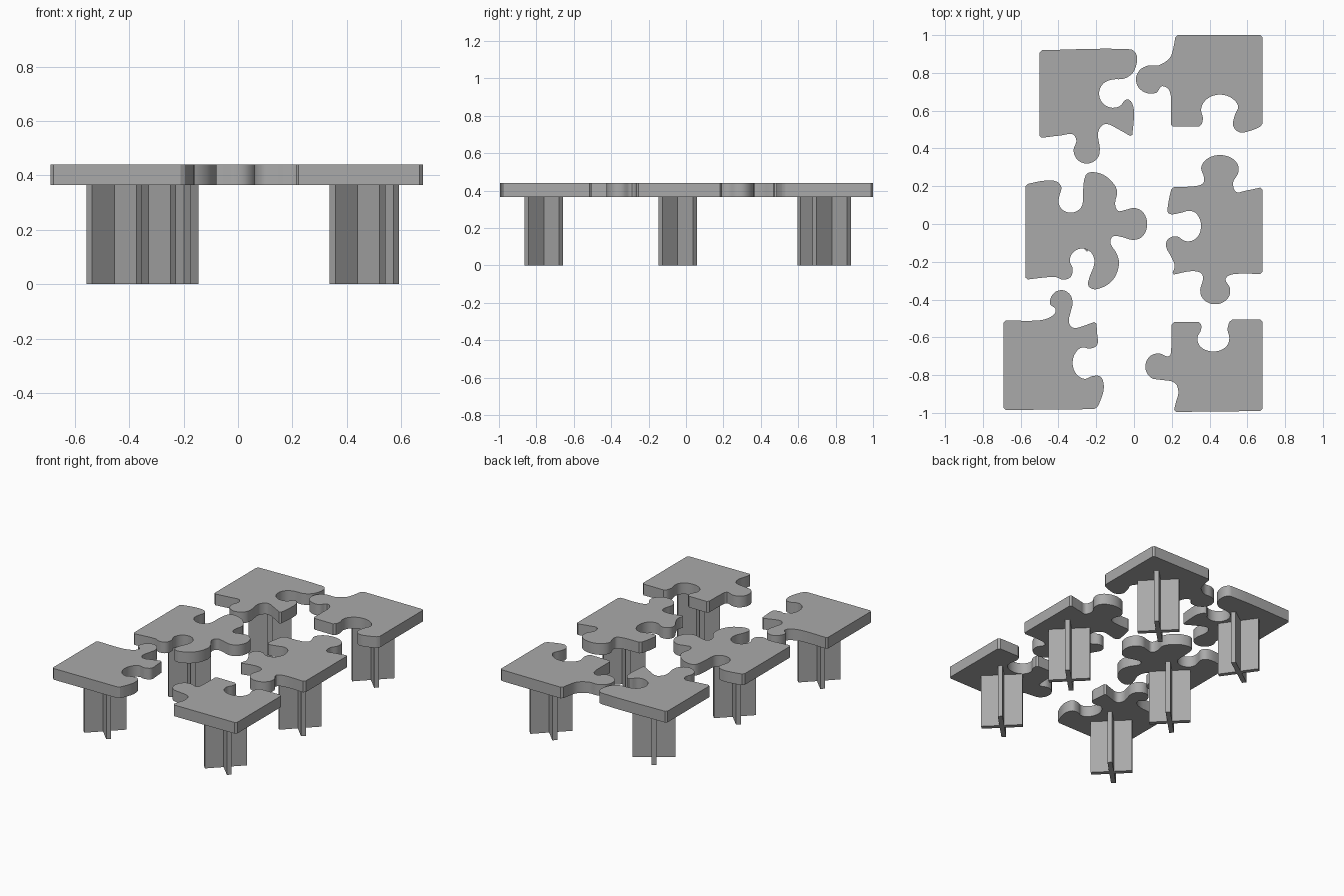
import bpy
import bmesh
from math import atan2, cos, sin, pi, radians
from mathutils import Vector

if "Cube" in bpy.data.objects:
    bpy.data.objects.remove(bpy.data.objects["Cube"], do_unlink=True)

TOP, UNDERSIDE = 0.44, 0.365
LEG_LENGTH, LEG_THICKNESS = 0.26, 0.03
CORNER_CUT = 0.012

grey = bpy.data.materials.new("plain grey")
grey.use_nodes = True
colour = (0.4, 0.4, 0.4, 1)
grey.diffuse_color = colour
grey.node_tree.nodes["Principled BSDF"].inputs["Base Color"].default_value = colour


# Outline items: a plain (x, y) pair is a flowing point, the helpers mark the rest
def corner(x, y):
    return ("corner", x, y)


def tab(x, y, rx, ry):
    return ("tab", x, y, rx, ry)


def socket(x, y, rx, ry):
    return ("socket", x, y, rx, ry)


def place(item):
    """Centre of an outline item."""
    return Vector(item[:2]) if len(item) == 2 else Vector(item[1:3])


def head_arc(item, before, after):
    """Rounded head of a tab (clockwise) or socket (anticlockwise)."""
    kind, x, y, rx, ry = item
    turn = -1 if kind == "tab" else 1
    start = atan2((before.y - y) / ry, (before.x - x) / rx)
    end = atan2((after.y - y) / ry, (after.x - x) / rx)
    sweep = (turn * (end - start)) % (2 * pi)
    steps = 7
    for k in range(1, steps):
        a = start + turn * sweep * k / steps
        yield Vector((x + rx * cos(a), y + ry * sin(a)))


def control_points(items):
    """Expand the items to (point, is_sharp) pairs."""
    points = []
    for i, item in enumerate(items):
        if item[0] in ("tab", "socket"):
            before = place(items[i - 1])
            after = place(items[(i + 1) % len(items)])
            points += [(p, False) for p in head_arc(item, before, after)]
        else:
            points.append((place(item), item[0] == "corner"))
    return points


def smooth_outline(items, steps=4):
    """Run a Hermite curve through the points, breaking it at corners."""
    points = control_points(items)
    count = len(points)

    def direction(i, chord):
        if points[i][1]:
            return chord.copy()
        along = points[(i + 1) % count][0] - points[i - 1][0]
        return along.normalized() * chord.length

    curve = []
    for i, (p, sharp) in enumerate(points):
        j = (i + 1) % count
        q, q_sharp = points[j]
        chord = q - p
        m, n = direction(i, chord), direction(j, chord)
        if sharp:
            curve.append(p + chord.normalized() * CORNER_CUT)
        else:
            curve.append(p)
        if not (sharp and q_sharp):
            for k in range(1, steps):
                t = k / steps
                s = 1 - t
                curve.append(p * s * s * (1 + 2 * t) + q * t * t * (3 - 2 * t)
                             + m * t * s * s - n * t * t * s)
        if q_sharp:
            curve.append(q - chord.normalized() * CORNER_CUT)
    return curve


def finish(name, bm):
    bmesh.ops.recalc_face_normals(bm, faces=bm.faces)
    mesh = bpy.data.meshes.new(name)
    bm.to_mesh(mesh)
    bm.free()
    mesh.materials.append(grey)
    obj = bpy.data.objects.new(name, mesh)
    bpy.context.collection.objects.link(obj)
    return obj


def table_top(name, items):
    bm = bmesh.new()
    face = bm.faces.new([bm.verts.new((p.x, p.y, UNDERSIDE))
                         for p in smooth_outline(items)])
    grown = bmesh.ops.extrude_face_region(bm, geom=[face], use_keep_orig=True)
    upper = [v for v in grown["geom"] if isinstance(v, bmesh.types.BMVert)]
    bmesh.ops.translate(bm, verts=upper, vec=(0, 0, TOP - UNDERSIDE))
    obj = finish(name, bm)
    bpy.ops.object.select_all(action="DESELECT")
    obj.select_set(True)
    bpy.context.view_layer.objects.active = obj
    bpy.ops.object.shade_smooth_by_angle(angle=radians(30))


def cross_leg(name, x, y, degrees):
    """Upright plus-shaped leg, a single clean extrusion."""
    a, b = LEG_LENGTH / 2, LEG_THICKNESS / 2
    bm = bmesh.new()
    ring = []
    for quarter in range(4):
        angle = radians(degrees) + quarter * pi / 2
        c, s = cos(angle), sin(angle)
        for u, v in ((a, -b), (a, b), (b, b)):
            ring.append(bm.verts.new((x + u * c - v * s, y + u * s + v * c, 0)))
    face = bm.faces.new(ring)
    grown = bmesh.ops.extrude_face_region(bm, geom=[face], use_keep_orig=True)
    upper = [v for v in grown["geom"] if isinstance(v, bmesh.types.BMVert)]
    bmesh.ops.translate(bm, verts=upper, vec=(0, 0, UNDERSIDE))
    finish(name, bm)


# Jigsaw outlines, clockwise from the back right corner of each piece
back_right = [
    corner(-.5, .92), (-.02, .925), (.015, .89), (0, .81), (-.05, .77),
    socket(-.11, .69, .075, .075), (-.04, .66), (-.01, .64), (0, .58),
    corner(-.01, .46), (-.08, .5), (-.15, .53), (-.185, .5), (-.19, .46),
    tab(-.25, .39, .07, .07), (-.305, .44), (-.325, .475), (-.38, .47),
    corner(-.5, .455)]

back_left = [
    corner(.22, 1), corner(.68, 1), corner(.68, .52), (.62, .495),
    (.56, .485), (.525, .52), (.535, .58), socket(.455, .6, .1, .085),
    (.365, .56), corner(.355, .515), corner(.195, .515), (.195, .61),
    (.19, .7), (.15, .73), tab(.09, .765, .08, .075), (.13, .84),
    (.19, .88), (.21, .94)]

middle_right = [
    corner(-.575, .21), (-.47, .23), (-.41, .225), (-.385, .195), (-.395, .15),
    socket(-.335, .12, .065, .06), (-.27, .17), (-.255, .26), (-.215, .275),
    (-.145, .25), (-.09, .18), (-.1, .11), (-.085, .07), (-.045, .075),
    tab(0, 0, .07, .085), (-.06, -.07), (-.11, -.065), (-.125, -.1),
    (-.09, -.16), (-.08, -.22), (-.115, -.3), (-.195, -.345), (-.24, -.33),
    (-.235, -.28), (-.215, -.23), socket(-.275, -.195, .065, .065),
    (-.325, -.235), (-.335, -.28), (-.375, -.295), (-.42, -.28),
    corner(-.575, -.295)]

middle_left = [
    corner(.2, .195), (.32, .2), (.365, .215), (.37, .25),
    tab(.455, .29, .1, .075), (.525, .22), (.54, .17), (.585, .175),
    corner(.68, .195), corner(.68, -.265), (.53, -.265), (.485, -.29),
    tab(.43, -.355, .08, .07), (.365, -.295), (.355, -.26), (.3, -.25),
    corner(.2, -.27), (.215, -.22), (.195, -.17), (.17, -.12), (.18, -.08),
    (.225, -.065), (.27, -.09), socket(.295, -.01, .06, .08), (.25, .06),
    (.185, .055), (.18, .1)]

front_right = [
    corner(-.69, -.51), (-.5, -.51), (-.43, -.485), (-.415, -.45),
    tab(-.385, -.415, .06, .065), (-.335, -.465), (-.345, -.52), (-.32, -.55),
    (-.27, -.54), corner(-.2, -.515), (-.195, -.58), (-.195, -.64),
    (-.235, -.66), socket(-.255, -.735, .07, .085), (-.22, -.805),
    (-.175, -.81), (-.16, -.87), (-.18, -.94), corner(-.2, -.98),
    corner(-.69, -.985)]

front_left = [
    corner(.2, -.52), corner(.355, -.52), (.355, -.56),
    socket(.42, -.61, .085, .065), (.495, -.555), corner(.51, -.505),
    corner(.68, -.505), corner(.68, -.99), corner(.21, -.995), (.22, -.95),
    (.235, -.89), (.215, -.84), tab(.125, -.755, .065, .07), (.185, -.7),
    (.197, -.66)]

# Each table: outline, leg centre and leg rotation
tables = {
    "back_right": (back_right, -.26, .71, 35),
    "back_left": (back_left, .455, .78, 45),
    "middle_right": (middle_right, -.33, -.045, 45),
    "middle_left": (middle_left, .49, -.045, 45),
    "front_right": (front_right, -.455, -.76, 45),
    "front_left": (front_left, .44, -.76, 45),
}
for name, (outline, x, y, degrees) in tables.items():
    table_top(name + "_table_top", outline)
    cross_leg(name + "_leg", x, y, degrees)
